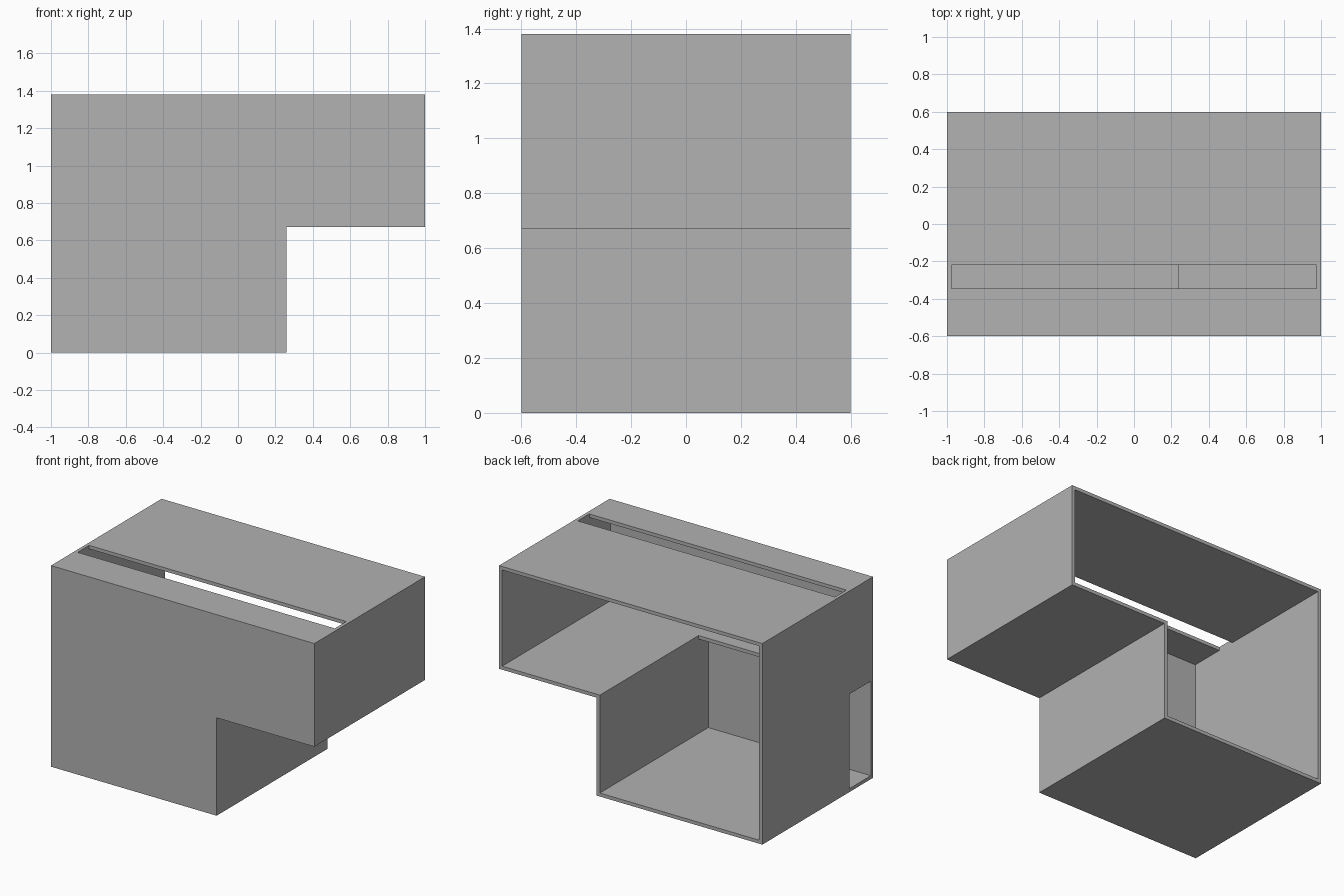
import bpy
import bmesh

if "Cube" in bpy.data.objects:
    bpy.data.objects.remove(bpy.data.objects["Cube"], do_unlink=True)

WALL = 0.024
FRONT, BACK = -0.6, 0.6
HEIGHT, LEDGE, STEP = 1.38, 0.672, 0.258   # overall height, overhang height, lower box side

grey = bpy.data.materials.new("plain grey")
grey.use_nodes = True
colour = (0.445, 0.445, 0.445, 1.0)
grey.diffuse_color = colour
grey.node_tree.nodes["Principled BSDF"].inputs["Base Color"].default_value = colour


def prism(name, profile, y0, y1):
    """Extrude an (x, z) outline from y0 to y1."""
    bm = bmesh.new()
    face = bm.faces.new([bm.verts.new((x, y0, z)) for x, z in profile])
    grown = bmesh.ops.extrude_face_region(bm, geom=[face])["geom"]
    verts = [v for v in grown if isinstance(v, bmesh.types.BMVert)]
    bmesh.ops.translate(bm, verts=verts, vec=(0, y1 - y0, 0))
    bmesh.ops.recalc_face_normals(bm, faces=bm.faces)
    mesh = bpy.data.meshes.new(name)
    bm.to_mesh(mesh)
    bm.free()
    mesh.materials.append(grey)
    obj = bpy.data.objects.new(name, mesh)
    bpy.context.collection.objects.link(obj)
    return obj


def cut(body, name, x, y, z):
    """Subtract a box given by its x, y and z ranges."""
    outline = [(x[0], z[0]), (x[1], z[0]), (x[1], z[1]), (x[0], z[1])]
    cutter = prism(name, outline, *y)
    cutter.hide_render = True
    mod = body.modifiers.new(name, "BOOLEAN")
    mod.operation = "DIFFERENCE"
    mod.solver = "EXACT"
    mod.object = cutter
    bpy.context.view_layer.objects.active = body
    bpy.ops.object.modifier_apply(modifier=name)
    bpy.data.objects.remove(cutter, do_unlink=True)


# L-shaped housing
housing = prism("housing", [(-1, 0), (STEP, 0), (STEP, LEDGE), (1, LEDGE),
                            (1, HEIGHT), (-1, HEIGHT)], FRONT, BACK)

# Compartments open to the back, leaving a narrow shelf along the front wall
side = 1 - WALL
inner_front = FRONT + WALL
shelf_edge = -0.47
lower_x = (-side, STEP - WALL)
cut(housing, "upper_compartment", (-side, side), (inner_front, 0.7), (LEDGE + WALL, HEIGHT - WALL))
cut(housing, "lower_compartment", lower_x, (inner_front, 0.7), (WALL, LEDGE))
cut(housing, "compartment_link", lower_x, (shelf_edge, 0.7), (LEDGE - 0.1, LEDGE + 0.1))

# Long slot in the top and opening in the side wall
cut(housing, "top_slot", (-side, side), (-0.345, -0.22), (HEIGHT - 0.1, HEIGHT + 0.1))
cut(housing, "side_opening", (-1.1, -0.9), (inner_front, -0.345), (WALL, LEDGE))
